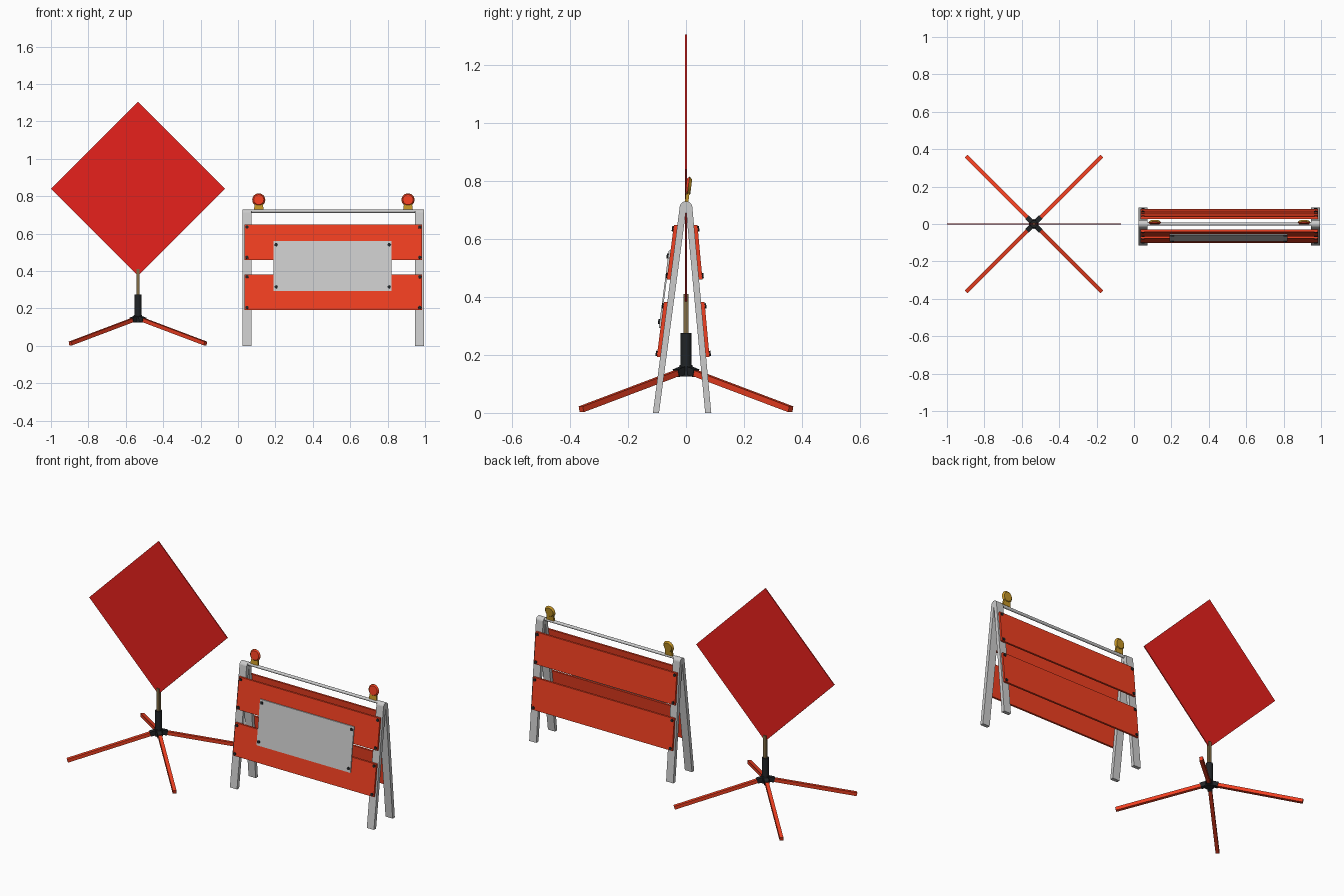
import bpy, bmesh
from math import pi, sin, cos, atan
from mathutils import Vector, Matrix

if "Cube" in bpy.data.objects:
    bpy.data.objects.remove(bpy.data.objects["Cube"])


def material(name, rgb):
    m = bpy.data.materials.new(name)
    m.diffuse_color = (*rgb, 1)
    m.use_nodes = True
    m.node_tree.nodes["Principled BSDF"].inputs["Base Color"].default_value = m.diffuse_color
    return m


RED = material("sign_red", (0.8, 0.015, 0.012))
ORANGE = material("board_orange", (0.88, 0.05, 0.015))
BLACK = material("black", (0.015, 0.018, 0.02))
BROWN = material("bronze", (0.22, 0.15, 0.06))
AMBER = material("amber", (0.55, 0.3, 0.02))


def finish(bm, name, mat=None, smooth=False):
    bmesh.ops.recalc_face_normals(bm, faces=bm.faces)
    me = bpy.data.meshes.new(name)
    bm.to_mesh(me)
    bm.free()
    ob = bpy.data.objects.new(name, me)
    bpy.context.collection.objects.link(ob)
    if mat:
        me.materials.append(mat)
    if smooth:
        bpy.context.view_layer.objects.active = ob
        ob.select_set(True)
        bpy.ops.object.shade_smooth_by_angle()
        ob.select_set(False)
    return ob


def prism(name, pts, depth, matrix, mat=None):
    """Extrude an XY outline, centred on its plane, then place it."""
    bm = bmesh.new()
    f = bm.faces.new([bm.verts.new((x, y, -depth / 2)) for x, y in pts])
    r = bmesh.ops.extrude_face_region(bm, geom=[f])
    vs = [v for v in r["geom"] if isinstance(v, bmesh.types.BMVert)]
    bmesh.ops.translate(bm, verts=vs, vec=(0, 0, depth))
    bm.transform(matrix)
    return finish(bm, name, mat)


def rod(name, a, b, r1, mat=None, seg=16, r2=None, roll=0):
    """Cylinder, cone or (seg=4) square bar between two points."""
    a, b = Vector(a), Vector(b)
    d = b - a
    bm = bmesh.new()
    bmesh.ops.create_cone(bm, cap_ends=True, segments=seg, radius1=r1,
                          radius2=r1 if r2 is None else r2, depth=d.length)
    bm.transform(Matrix.Translation((a + b) / 2) @
                 d.to_track_quat('Z', 'Y').to_matrix().to_4x4() @ Matrix.Rotation(roll, 4, 'Z'))
    return finish(bm, name, mat, seg > 8)


FACE_FRONT = Matrix.Rotation(pi / 2, 4, 'X')   # outline XY -> world XZ

# Diamond sign on its stand
SX = -0.535
prism("sign_plate", [(0, -.465), (.465, 0), (0, .465), (-.465, 0)], 0.006,
      Matrix.Translation((SX, 0, 0.84)) @ FACE_FRONT, RED)
rod("sign_post", (SX, 0, .26), (SX, 0, .41), .0127, BROWN, 4, roll=pi / 4)
rod("post_socket", (SX, 0, .13), (SX, 0, .275), .019, BLACK)
rod("stand_hub", (SX, 0, .125), (SX, 0, .165), .026, BLACK, r2=.022)
for i in range(4):
    a = pi / 4 + i * pi / 2

    def at(r, z):
        return (SX + r * cos(a), r * sin(a), z)
    rod(f"leg_bracket_{i}", at(.01, .148), at(.048, .137), .019, BLACK, 4, roll=pi / 4)
    rod(f"stand_leg_{i}", at(.03, .141), at(.511, .0125), .0145, ORANGE, 4, roll=pi / 4)

# Barricade: sloped sides, front leaning out more than the back
CX, HINGE = 0.51, 0.708
SLOPE = {-1: 0.13, 1: 0.092}


def outer_y(side, z, off=0.0):
    return side * (0.022 + SLOPE[side] * (HINGE - z) + off)


def sloped_slab(name, x0, x1, z0, z1, side, o0, o1, mat=None):
    bm = bmesh.new()
    bmesh.ops.create_cube(bm, size=1)
    for v in bm.verts:
        z = z1 if v.co.z > 0 else z0
        y = outer_y(side, z, o1 if v.co.y > 0 else o0)
        v.co = (x1 if v.co.x > 0 else x0, y, z)
    finish(bm, name, mat)


def bolt(name, x, z, side, off):
    n = Vector((0, side, SLOPE[side])).normalized()
    p = Vector((x, outer_y(side, z, off), z))
    rod(name, p - n * .003, p + n * .005, .009, BLACK, 8)


# A-shaped end frames with a rounded top
T = 0.021
outline = [(outer_y(-1, 0) + T, 0), (outer_y(-1, 0), 0)]
outline += [(-.022 * cos(t * pi / 12), HINGE + .022 * sin(t * pi / 12)) for t in range(13)]
outline += [(outer_y(1, 0), 0), (outer_y(1, 0) - T, 0), (.001, .69), (-.001, .69)]
YZ = Matrix(((0, 0, 1, 0), (1, 0, 0, 0), (0, 1, 0, 0), (0, 0, 0, 1)))
for s, tag in ((-1, "left"), (1, "right")):
    prism(f"end_frame_{tag}", outline, .048,
          Matrix.Translation((CX + s * .461, 0, 0)) @ YZ)

rod("top_rail", (CX - .45, 0, .72), (CX + .45, 0, .72), .009)

# Boards and bolts on both sides
for side, tag in ((-1, "front"), (1, "back")):
    for z0, z1, lv in ((.46, .648, "upper"), (.192, .382, "lower")):
        sloped_slab(f"{tag}_{lv}_board", CX - .475, CX + .475, z0, z1, side, 0, .012, ORANGE)
        for x in (-.462, .462):
            for z in (z0 + .013, z1 - .013):
                bolt(f"{tag}_board_bolt", CX + x, z, side, .012)

# Blank notice panel on the front
sloped_slab("notice_panel", .19, .822, .293, .56, -1, .012, .018)
for x in (.204, .808):
    for z in (.315, .541):
        bolt("notice_bolt", x, z, -1, .018)

# Warning lamps, tilted slightly backwards
for s, tag in ((-1, "left"), (1, "right")):
    M = Matrix.Translation((CX + s * .399, .002, .727)) @ Matrix.Rotation(-atan(.13), 4, 'X')
    prism(f"lamp_base_{tag}", [(-.026, 0), (.026, 0), (.021, .035), (-.021, .035)], .012,
          M @ FACE_FRONT, AMBER)

    def p(y):
        return M @ Vector((0, y, .054))
    rod(f"lamp_housing_{tag}", p(-.001), p(.009), .035, AMBER, 24, r2=.026)
    rod(f"lamp_lens_{tag}", p(-.001), p(-.009), .034, ORANGE, 24, r2=.027)
